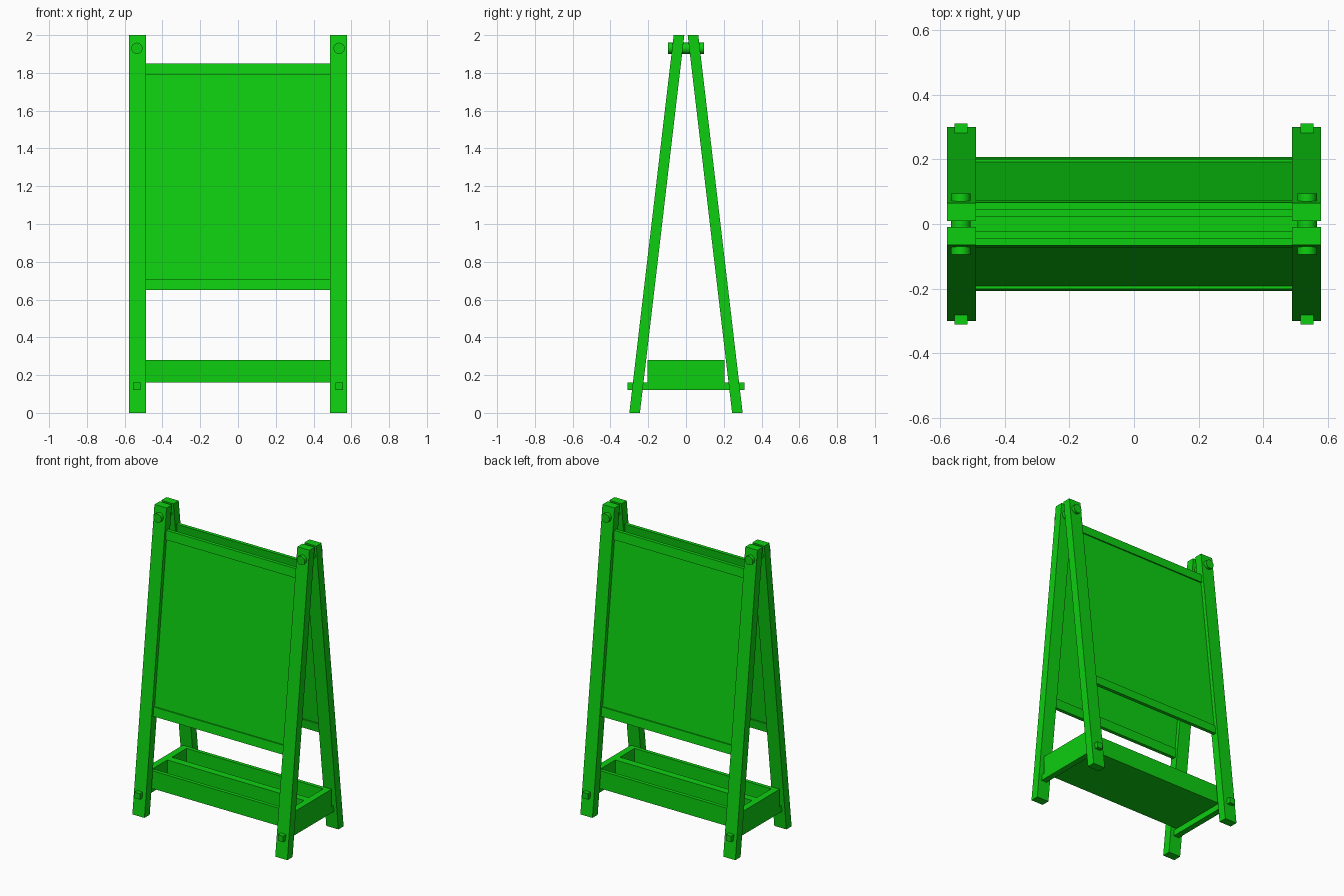
import bpy, bmesh

cube = bpy.data.objects.get("Cube")
if cube:
    bpy.data.objects.remove(cube, do_unlink=True)

green = bpy.data.materials.new("bright_green")
green.use_nodes = True
GREEN = (0.004, 0.62, 0.005, 1)
green.diffuse_color = GREEN
green.node_tree.nodes["Principled BSDF"].inputs["Base Color"].default_value = GREEN

LEAN = 0.1175      # how far each frame leans inward per unit of height
FOOT = 0.272       # depth of the leg centre line at the floor


def finish(name, bm):
    bmesh.ops.recalc_face_normals(bm, faces=bm.faces)
    mesh = bpy.data.meshes.new(name)
    bm.to_mesh(mesh)
    bm.free()
    mesh.materials.append(green)
    obj = bpy.data.objects.new(name, mesh)
    bpy.context.collection.objects.link(obj)
    return obj


def box(name, x, y, z, side=0):
    """Box from ranges; a nonzero side leans it along the front or back frame."""
    bm = bmesh.new()
    bmesh.ops.create_cube(bm, size=1)
    for v in bm.verts:
        v.co = [r[0] if c < 0 else r[1] for c, r in zip(v.co, (x, y, z))]
        if side:
            v.co.y += side * (FOOT - LEAN * v.co.z)
    return finish(name, bm)


# Two leaning frames, each with two legs, two rails and a thin board
for side, label in ((-1, "front"), (1, "back")):
    for s, hand in ((-1, "right"), (1, "left")):
        xs = sorted((s * 0.488, s * 0.578))
        box(f"{label}_{hand}_leg", xs, (-0.028, 0.028), (0, 2), side)
    for part, z in (("top_rail", (1.79, 1.85)), ("bottom_rail", (0.65, 0.71))):
        box(f"{label}_{part}", (-0.488, 0.488), (-0.012, 0.012), z, side)
    box(f"{label}_board", (-0.488, 0.488), (-0.003, 0.003), (0.71, 1.79), side)

# Hinge bolts at the top and square tray bars near the floor
for s, hand in ((-1, "right"), (1, "left")):
    bm = bmesh.new()
    bmesh.ops.create_cone(bm, cap_ends=True, segments=16, radius1=0.03,
                          radius2=0.03, depth=0.19)
    bolt = finish(f"{hand}_hinge_bolt", bm)
    bolt.rotation_euler.x = 1.5708
    bolt.location = (s * 0.535, 0, 1.93)
    bpy.context.view_layer.objects.active = bolt
    bolt.select_set(True)
    bpy.ops.object.shade_smooth_by_angle()
    bolt.select_set(False)
    xs = sorted((s * 0.515, s * 0.555))
    box(f"{hand}_tray_bar", xs, (-0.311, 0.311), (0.12, 0.16))

# Tray resting on the bars, divided into two long troughs
box("tray_floor", (-0.555, 0.555), (-0.205, 0.205), (0.16, 0.185))
for s, label in ((-1, "front"), (1, "back")):
    box(f"tray_{label}_wall", (-0.555, 0.555),
        sorted((s * 0.18, s * 0.205)), (0.185, 0.28))
for s, label in ((-1, "right"), (1, "left")):
    box(f"tray_{label}_end", sorted((s * 0.51, s * 0.555)),
        (-0.18, 0.18), (0.185, 0.28))
box("tray_divider", (-0.51, 0.51), (-0.025, 0.025), (0.185, 0.28))
